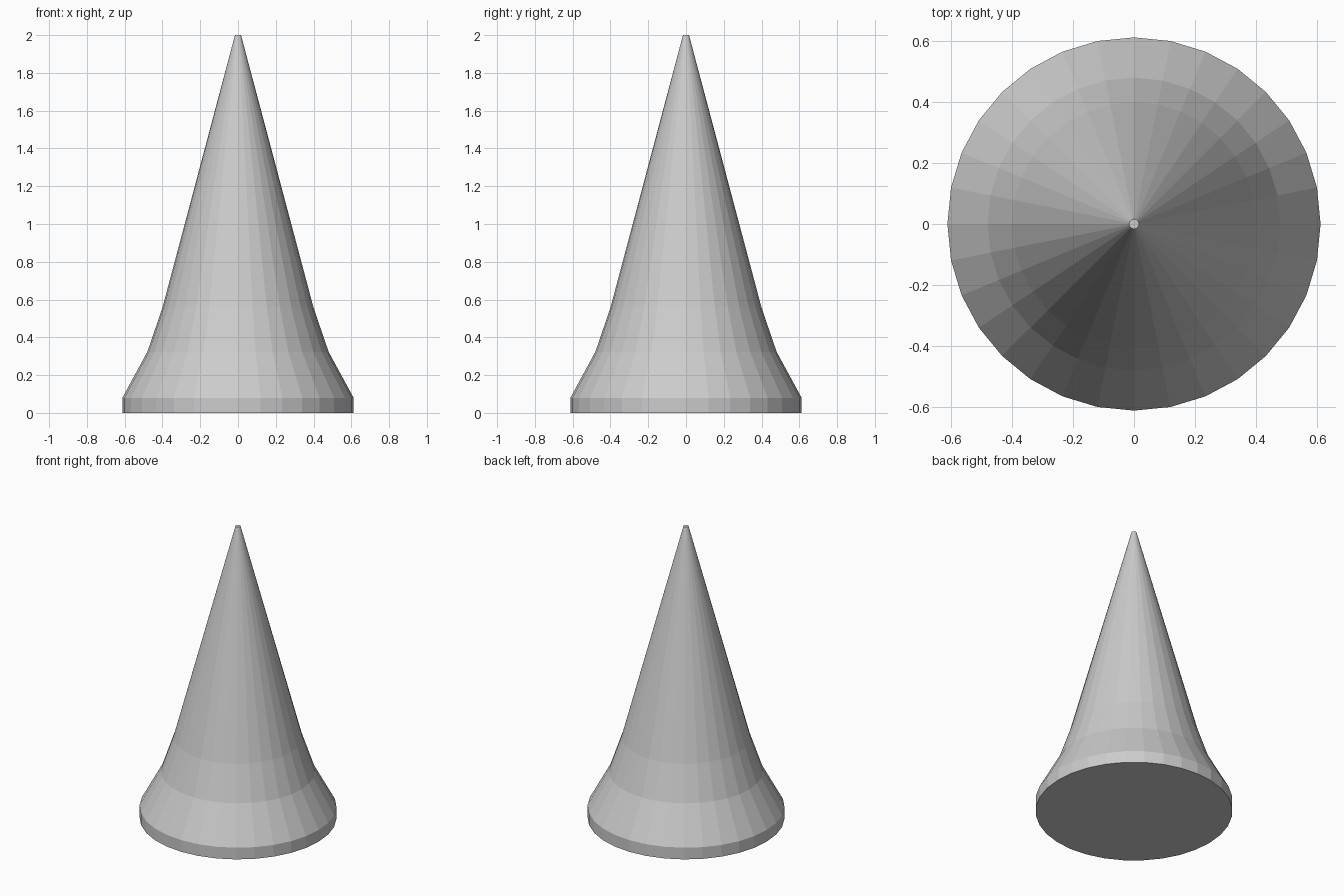
import bpy, bmesh
from math import cos, sin, tau

if "Cube" in bpy.data.objects:
    bpy.data.objects.remove(bpy.data.objects["Cube"])

SIDES = 32
# Profile of the flared cone, as (radius, height) from base to tip
PROFILE = [(0.612, 0.0), (0.612, 0.08), (0.48, 0.323), (0.40, 0.557), (0.016, 2.0)]

# Revolve the profile into flat-faced rings
bm = bmesh.new()
rings = [[bm.verts.new((r * cos(tau * i / SIDES), r * sin(tau * i / SIDES), z))
          for i in range(SIDES)] for r, z in PROFILE]
for low, high in zip(rings, rings[1:]):
    for i in range(SIDES):
        j = (i + 1) % SIDES
        bm.faces.new((low[i], low[j], high[j], high[i]))

# Flat base and tiny flat tip
bm.faces.new(rings[0][::-1])
bm.faces.new(rings[-1])

mesh = bpy.data.meshes.new("flared_cone")
bm.to_mesh(mesh)
bm.free()
bpy.context.collection.objects.link(bpy.data.objects.new("flared_cone", mesh))
